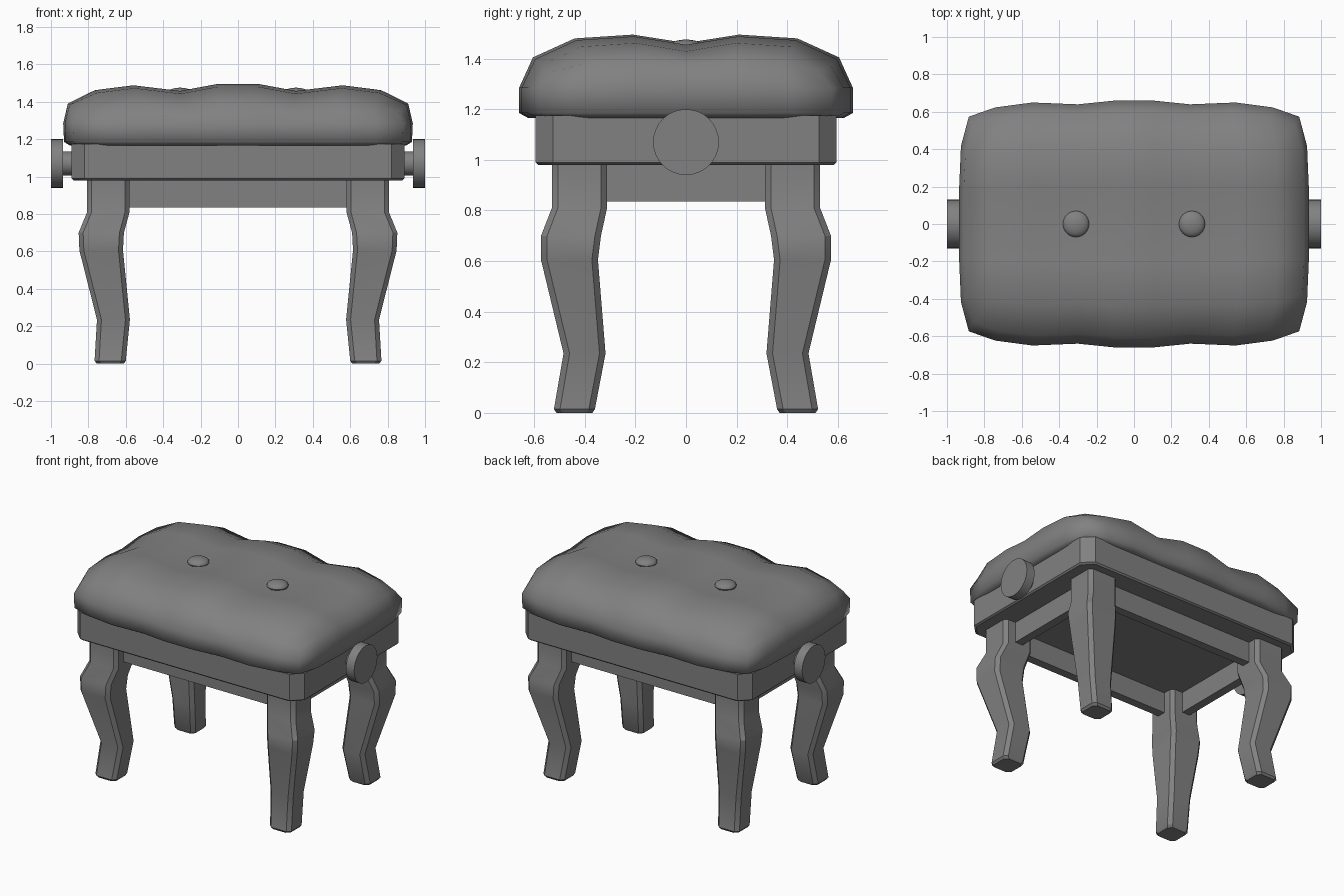
import bpy, bmesh
from math import radians, pi
from mathutils import Matrix

cube = bpy.data.objects.get("Cube")
if cube:
    bpy.data.objects.remove(cube, do_unlink=True)

GREY = (0.22, 0.22, 0.22, 1)
grey = bpy.data.materials.new("mid_grey")
grey.use_nodes = True
grey.diffuse_color = GREY
grey.node_tree.nodes["Principled BSDF"].inputs["Base Color"].default_value = GREY


def finish(name, bm, angle=30):
    """Turn a bmesh into a shaded object."""
    bmesh.ops.recalc_face_normals(bm, faces=bm.faces)
    mesh = bpy.data.meshes.new(name)
    bm.to_mesh(mesh)
    bm.free()
    mesh.materials.append(grey)
    obj = bpy.data.objects.new(name, mesh)
    bpy.context.collection.objects.link(obj)
    bpy.ops.object.select_all(action='DESELECT')
    obj.select_set(True)
    bpy.context.view_layer.objects.active = obj
    bpy.ops.object.shade_smooth_by_angle(angle=radians(angle))
    return obj


def loft(bm, rings):
    """Bridge equal closed rings and cap both ends."""
    rows = [[bm.verts.new(p) for p in ring] for ring in rings]
    n = len(rows[0])
    for a, b in zip(rows, rows[1:]):
        for i in range(n):
            bm.faces.new((a[i], a[(i + 1) % n], b[(i + 1) % n], b[i]))
    bm.faces.new(rows[0])
    bm.faces.new(rows[-1])


def chamfered(x0, x1, y0, y1, z, c):
    """Rectangle outline with cut corners."""
    return [(x0 + c, y0, z), (x1 - c, y0, z), (x1, y0 + c, z), (x1, y1 - c, z),
            (x1 - c, y1, z), (x0 + c, y1, z), (x0, y1 - c, z), (x0, y0 + c, z)]


def disc(name, x0, x1, z, radius, side):
    bm = bmesh.new()
    place = Matrix.Translation((side * (x0 + x1) / 2, 0, z)) @ Matrix.Rotation(pi / 2, 4, 'Y')
    bmesh.ops.create_cone(bm, cap_ends=True, segments=32, radius1=radius,
                          radius2=radius, depth=x1 - x0, matrix=place)
    finish(name, bm)


# Tufted cushion: half-profiles mirrored into a grid
half_x = [0.11, 0.31, 0.56, 0.765, 0.91]
crown = [1.495, 1.458, 1.488, 1.462, 1.39]      # height along each column
pinch_y = [1, 0.97, 0.985, 0.945, 0.87]         # plan outline per column
half_y = [0, 0.21, 0.44, 0.605]
drop = [0.033, 0, 0.015, 0.09]                  # fall from the crown per row
pinch_x = [1, 1, 0.99, 0.945]
cols = [(-1, i) for i in reversed(range(5))] + [(1, i) for i in range(5)]
rows = [(-1, j) for j in (3, 2, 1)] + [(1, j) for j in range(4)]

bm = bmesh.new()
grid = []
for sx, i in cols:
    line = []
    for sy, j in rows:
        fall = drop[j] * (0.45 if i == 4 else 1)
        line.append(bm.verts.new((sx * half_x[i] * pinch_x[j],
                                  sy * half_y[j] * pinch_y[i], crown[i] - fall)))
    grid.append(line)
for a, b in zip(grid, grid[1:]):
    for k in range(len(rows) - 1):
        bm.faces.new((a[k], b[k], b[k + 1], a[k + 1]))
rim = ([c[0] for c in grid] + grid[-1][1:] + [c[-1] for c in grid[-2::-1]] + grid[0][-2:0:-1])
edge = rim
for kx, ky, z in ((1.027, 1.09, 1.285), (1.022, 1.09, 1.185), (0.985, 1.03, 1.165)):
    ring = [bm.verts.new((v.co.x * kx, v.co.y * ky, z)) for v in rim]
    for k in range(len(rim)):
        m = (k + 1) % len(rim)
        bm.faces.new((edge[k], edge[m], ring[m], ring[k]))
    edge = ring
bm.faces.new(edge)
finish("cushion", bm, 62)

# Upholstery buttons
for label, side in (("right", -1), ("left", 1)):
    bm = bmesh.new()
    bmesh.ops.create_uvsphere(bm, u_segments=24, v_segments=12, radius=0.07,
                              matrix=Matrix.Translation((side * 0.31, 0, 1.444))
                              @ Matrix.Diagonal((1, 1, 0.45, 1)))
    finish(label + "_button", bm)

# Seat frame with cut corners and softened lower edge
bm = bmesh.new()
loft(bm, [chamfered(-x, x, -y, y, z, 0.07) for x, y, z in
          ((0.88, 0.585, 0.98), (0.89, 0.595, 0.99), (0.89, 0.595, 1.175))])
finish("seat_frame", bm)

# Apron boards between the legs
for label, s in (("front", -1), ("back", 1)):
    bm = bmesh.new()
    bmesh.ops.create_cube(bm, size=1, matrix=Matrix.Translation((0, s * 0.42, 0.91))
                          @ Matrix.Diagonal((1.3, 0.06, 0.15, 1)))
    finish(label + "_apron", bm)
for label, s in (("right", -1), ("left", 1)):
    bm = bmesh.new()
    bmesh.ops.create_cube(bm, size=1, matrix=Matrix.Translation((s * 0.695, 0, 0.91))
                          @ Matrix.Diagonal((0.06, 0.75, 0.15, 1)))
    finish(label + "_apron", bm)

# Curved legs: inner x, outer x, inner y, outer y, height
sections = [(0.61, 0.755, 0.37, 0.512, 0),
            (0.60, 0.767, 0.36, 0.522, 0.015),
            (0.578, 0.754, 0.318, 0.484, 0.235),
            (0.615, 0.848, 0.348, 0.573, 0.605),
            (0.61, 0.852, 0.336, 0.573, 0.70),
            (0.58, 0.807, 0.312, 0.53, 0.81),
            (0.58, 0.807, 0.312, 0.53, 0.985)]
for end, sy in (("front", -1), ("back", 1)):
    for label, sx in (("right", -1), ("left", 1)):
        bm = bmesh.new()
        loft(bm, [[(sx * x, sy * y, z) for x, y, z in chamfered(*s, 0.024)] for s in sections])
        finish(end + "_" + label + "_leg", bm)

# Height-adjusting knobs and their shafts
for label, side in (("right", -1), ("left", 1)):
    disc(label + "_knob", 0.936, 1.0, 1.07, 0.13, side)
    disc(label + "_knob_shaft", 0.87, 0.94, 1.07, 0.065, side)
